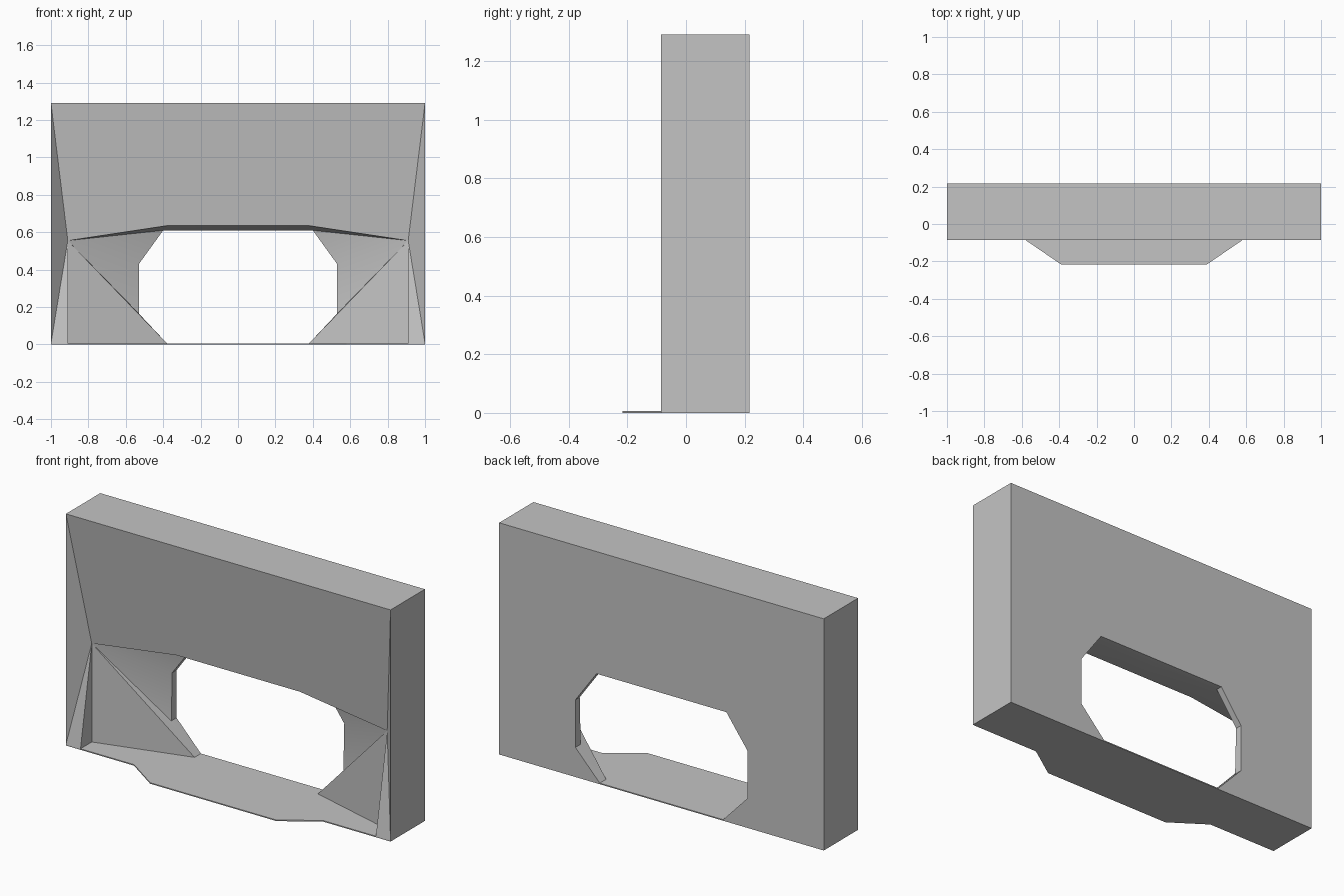
import bpy, bmesh, math

cube = bpy.data.objects.get("Cube")
if cube:
    bpy.data.objects.remove(cube, do_unlink=True)

FRONT, BACK, TOP, FLOOR = -0.086, 0.216, 1.29, 0.006

grey = bpy.data.materials.new("plain_grey")
grey.use_nodes = True
grey.diffuse_color = (0.55, 0.55, 0.55, 1)
grey.node_tree.nodes["Principled BSDF"].inputs["Base Color"].default_value = (0.55, 0.55, 0.55, 1)


def make_half(name, points, faces):
    """Build the +x half from named points and mirror it."""
    bm = bmesh.new()
    verts = {key: bm.verts.new(co) for key, co in points.items()}
    for face in faces:
        bm.faces.new([verts[key] for key in face.split()])
    bmesh.ops.recalc_face_normals(bm, faces=bm.faces[:])
    mesh = bpy.data.meshes.new(name)
    bm.to_mesh(mesh)
    bm.free()
    mesh.materials.append(grey)
    obj = bpy.data.objects.new(name, mesh)
    bpy.context.collection.objects.link(obj)
    mirror = obj.modifiers.new("mirror", "MIRROR")
    mirror.use_clip = True
    bpy.ops.object.select_all(action="DESELECT")
    obj.select_set(True)
    bpy.context.view_layer.objects.active = obj
    bpy.ops.object.shade_smooth_by_angle(angle=math.radians(32))
    return obj


# Outer corners, jamb corners and the sloping panel's lower edge
pts = {
    "top_front": (1, FRONT, TOP), "top_back": (1, BACK, TOP),
    "low_front": (1, FRONT, FLOOR), "low_back": (1, BACK, FLOOR),
    "mid_top_front": (0, FRONT, TOP), "mid_top_back": (0, BACK, TOP),
    "jamb_front": (0.91, FRONT, FLOOR), "jamb_back": (0.91, 0.013, FLOOR),
    "jamb_top": (0.91, 0.013, 0.555),
    "lip": (0.38, 0.002, 0.635), "mid_lip": (0, 0.002, 0.635),
}

# Opening rim, front and back, from its top middle down to the floor
rim = [(0, 0.18, 0.61), (0.40, 0.18, 0.61), (0.53, 0.178, 0.43),
       (0.53, 0.17, 0.165), (0.38, 0.16, FLOOR)]
for i, (x, y, z) in enumerate(rim):
    pts[f"f{i}"] = (x, y, z)
    pts[f"b{i}"] = (x, BACK, z)

faces = [
    # top and side
    "mid_top_front top_front top_back mid_top_back",
    "top_front low_front low_back top_back",
    # sloping upper panel
    "mid_top_front mid_lip lip top_front",
    "top_front lip jamb_top",
    # flared jamb
    "top_front jamb_top low_front",
    "low_front jamb_top jamb_front",
    "jamb_front jamb_top jamb_back",
    # lintel underside
    "mid_lip f0 f1 lip",
    "lip f1 jamb_top",
    # recessed cheek
    "jamb_top f1 f2", "jamb_top f2 f3", "jamb_top f3 f4", "jamb_top f4 jamb_back",
    # back wall
    "mid_top_back top_back b1 b0",
    "top_back b2 b1", "top_back low_back b2", "low_back b3 b2", "low_back b4 b3",
]
faces += [f"f{i} f{i + 1} b{i + 1} b{i}" for i in range(4)]
make_half("wall_body", pts, faces)

# Thin floor plate with a tapered front apron
outline = [(0, BACK), (1, BACK), (1, FRONT), (0.58, FRONT), (0.39, -0.216), (0, -0.216)]
plate = {}
for i, (x, y) in enumerate(outline):
    plate[f"u{i}"] = (x, y, FLOOR)
    plate[f"d{i}"] = (x, y, 0)
sides = [f"u{i} u{i + 1} d{i + 1} d{i}" for i in range(len(outline) - 1)]
caps = [" ".join(f"{c}{i}" for i in range(len(outline))) for c in "ud"]
make_half("floor_plate", plate, sides + caps)
